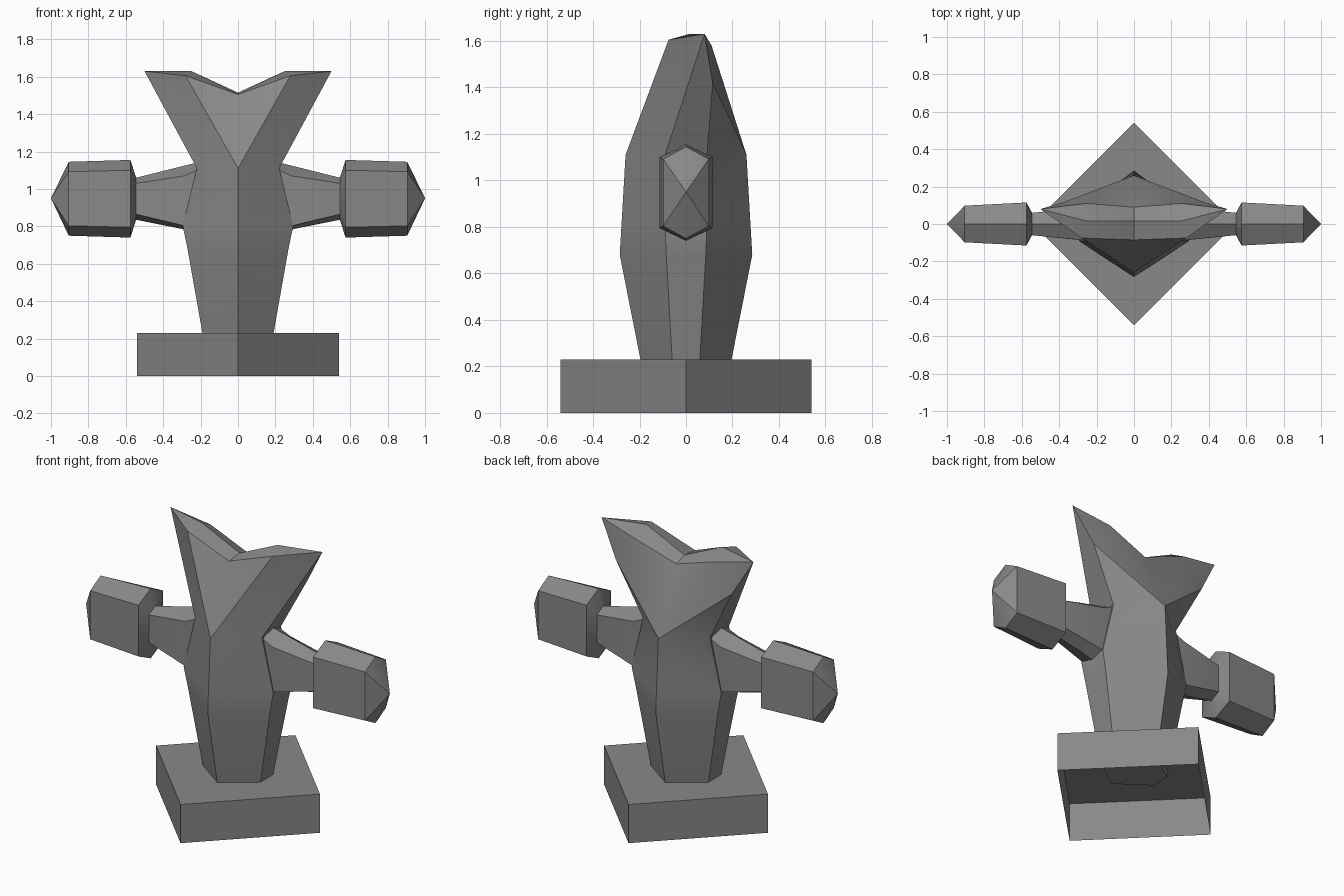
import bpy, bmesh, math

cube = bpy.data.objects.get("Cube")
if cube:
    bpy.data.objects.remove(cube, do_unlink=True)

# Single stone grey
stone = bpy.data.materials.new("stone_grey")
grey = (0.25, 0.25, 0.25, 1)
stone.use_nodes = True
stone.diffuse_color = grey
for node in stone.node_tree.nodes:
    if node.type == 'BSDF_PRINCIPLED':
        node.inputs["Base Color"].default_value = grey
        node.inputs["Roughness"].default_value = 0.8


def finish(bm, name, mirror=False):
    """Mirror across x if asked, then turn the bmesh into a shaded object."""
    if mirror:
        bmesh.ops.mirror(bm, geom=bm.verts[:] + bm.edges[:] + bm.faces[:],
                         axis='X', merge_dist=0.001)
        bmesh.ops.remove_doubles(bm, verts=bm.verts, dist=0.0005)
    bmesh.ops.recalc_face_normals(bm, faces=bm.faces)
    mesh = bpy.data.meshes.new(name)
    bm.to_mesh(mesh)
    bm.free()
    mesh.materials.append(stone)
    obj = bpy.data.objects.new(name, mesh)
    bpy.context.collection.objects.link(obj)
    bpy.ops.object.select_all(action='DESELECT')
    obj.select_set(True)
    bpy.context.view_layer.objects.active = obj
    bpy.ops.object.shade_smooth_by_angle(angle=math.radians(30))
    return obj


# Plinth: hollow diamond box, open underneath
R, H = 0.54, 0.23
bm = bmesh.new()
corners = [(R, 0), (0, R), (-R, 0), (0, -R)]
low = [bm.verts.new((x, y, 0)) for x, y in corners]
top = [bm.verts.new((x, y, H)) for x, y in corners]
bm.faces.new(top)
for i in range(4):
    j = (i + 1) % 4
    bm.faces.new((low[i], low[j], top[j], top[i]))
finish(bm, "plinth")

# Torso: half sections (z, half width, side half depth, ridge depth)
bm = bmesh.new()
sections = [(0.20, 0.185, 0.058, 0.19), (0.68, 0.27, 0.085, 0.285),
            (0.80, 0.295, 0.09, 0.278), (1.11, 0.22, 0.09, 0.26)]
rings = [[bm.verts.new(p) for p in
          ((0, -d, z), (w, -s, z), (w, s, z), (0, d, z))]
         for z, w, s, d in sections]
bm.faces.new(rings[0])
for a, b in zip(rings, rings[1:]):
    for i in range(3):
        bm.faces.new((a[i], a[i + 1], b[i + 1], b[i]))

# Forked crown on top of the torso
front, side_f, side_b, back = rings[-1]
notch_f, horn_f, tip, flank, horn_b, notch_b, crest, notch = [
    bm.verts.new(p) for p in (
        (0, -0.085, 1.505), (0.28, -0.075, 1.605), (0.5, 0.08, 1.63),
        (0.38, 0.115, 1.42), (0.26, 0.11, 1.58), (0, 0.09, 1.49),
        (0.25, 0.015, 1.63), (0, 0.015, 1.515))]
for face in ((front, horn_f, notch_f),
             (front, side_f, tip, horn_f),
             (side_f, side_b, flank, tip),
             (side_b, back, flank),
             (back, horn_b, flank), (flank, horn_b, tip),
             (back, notch_b, horn_b),
             (notch_f, horn_f, crest, notch), (horn_f, tip, crest),
             (notch, crest, horn_b, notch_b), (crest, tip, horn_b)):
    bm.faces.new(face)
finish(bm, "torso", mirror=True)


# Arms and fists: one hexagonal loft along x, mirrored
def hexagon(bm, x_top, x_hi, x_lo, depth, top, hi, lo, bottom):
    return [bm.verts.new(p) for p in (
        (x_top, 0, top), (x_hi, depth, hi), (x_lo, depth, lo),
        (x_lo, 0, bottom), (x_lo, -depth, lo), (x_hi, -depth, hi))]


bm = bmesh.new()
rings = [hexagon(bm, *r) for r in (
    (0.18, 0.20, 0.20, 0.08, 1.155, 1.11, 0.77, 0.74),
    (0.225, 0.285, 0.295, 0.085, 1.14, 1.07, 0.805, 0.785),
    (0.545, 0.545, 0.545, 0.06, 1.06, 1.03, 0.865, 0.835),
    (0.575, 0.575, 0.575, 0.115, 1.155, 1.10, 0.795, 0.74),
    (0.905, 0.905, 0.905, 0.098, 1.145, 1.092, 0.803, 0.75))]
bm.faces.new(rings[0])
for a, b in zip(rings, rings[1:]):
    for i in range(6):
        j = (i + 1) % 6
        bm.faces.new((a[i], a[j], b[j], b[i]))
point = bm.verts.new((1.0, 0, 0.95))
for i in range(6):
    bm.faces.new((rings[-1][i], rings[-1][(i + 1) % 6], point))
finish(bm, "arms_and_fists", mirror=True)
